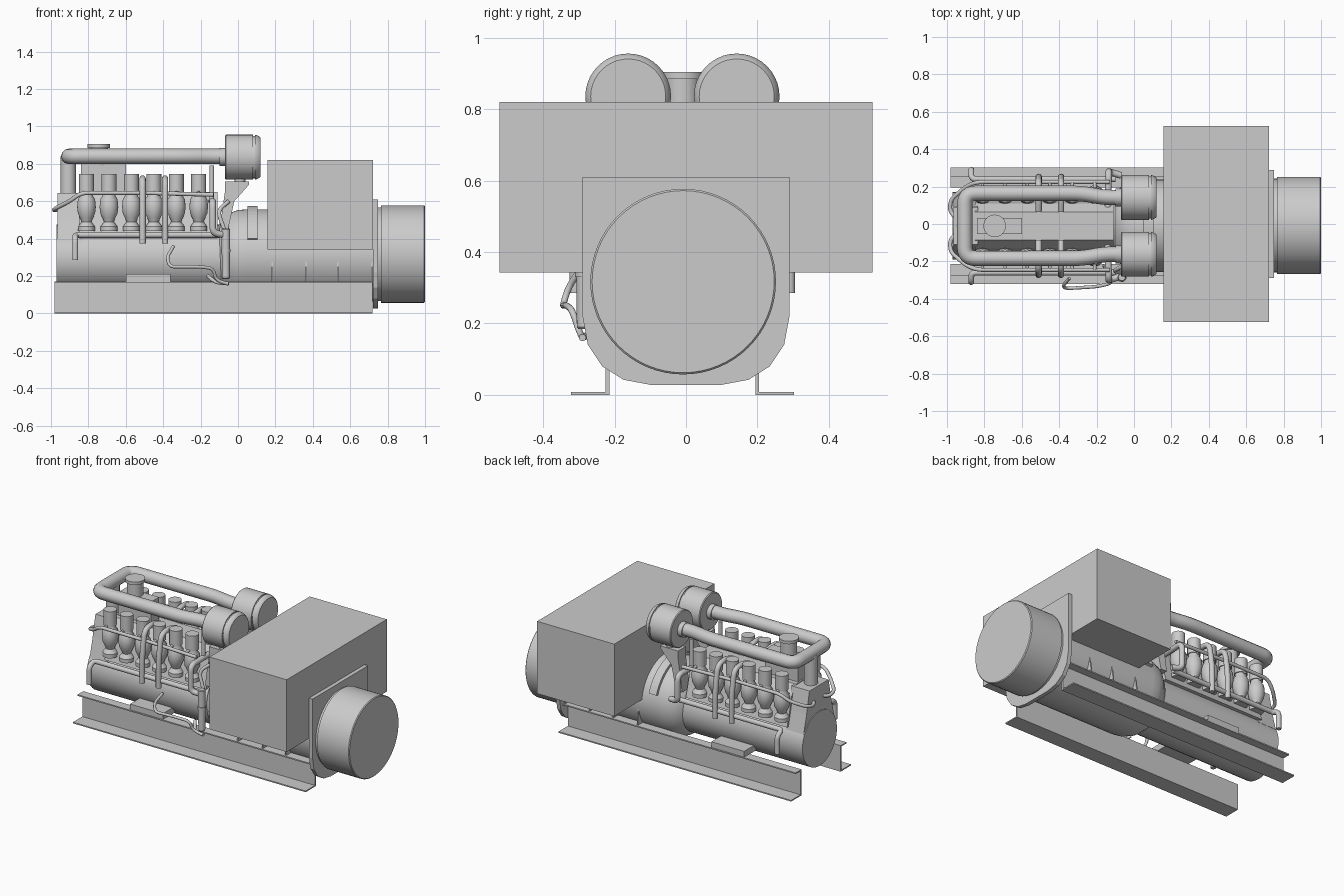
import bpy, bmesh, math
from mathutils import Vector

if "Cube" in bpy.data.objects:
    bpy.data.objects.remove(bpy.data.objects["Cube"])

YC = -0.01          # centre plane of the machine
SIDES = (-1, 1)


def finish(name, bm, smooth=False):
    bmesh.ops.recalc_face_normals(bm, faces=bm.faces)
    me = bpy.data.meshes.new(name)
    bm.to_mesh(me)
    bm.free()
    ob = bpy.data.objects.new(name, me)
    bpy.context.collection.objects.link(ob)
    if smooth:
        bpy.ops.object.select_all(action='DESELECT')
        ob.select_set(True)
        bpy.context.view_layer.objects.active = ob
        bpy.ops.object.shade_smooth_by_angle(angle=math.radians(35))
    return ob


def extrude(name, pts, vec):
    """Extrude a closed outline of 3D points along a vector."""
    bm = bmesh.new()
    face = bm.faces.new([bm.verts.new(p) for p in pts])
    new = bmesh.ops.extrude_face_region(bm, geom=[face])['geom']
    bmesh.ops.translate(bm, vec=vec, verts=[v for v in new if isinstance(v, bmesh.types.BMVert)])
    return finish(name, bm)


def box(name, x0, x1, y0, y1, z0, z1):
    return extrude(name, [(x0, y0, z0), (x1, y0, z0), (x1, y1, z0), (x0, y1, z0)], (0, 0, z1 - z0))


def lathe(name, prof, a, b, axis='X', seg=40):
    """Spin (height, radius) pairs; a, b locate the axis: (y, z) for X, (x, y) for Z."""
    bm = bmesh.new()
    rings = []
    for h, r in prof:
        ring = []
        for i in range(seg):
            t = 2 * math.pi * i / seg
            u, v = a + r * math.cos(t), b + r * math.sin(t)
            ring.append(bm.verts.new((h, u, v) if axis == 'X' else (u, v, h)))
        rings.append(ring)
    for p, q in zip(rings, rings[1:]):
        for i in range(seg):
            j = (i + 1) % seg
            bm.faces.new((p[i], p[j], q[j], q[i]))
    bm.faces.new(rings[0])
    bm.faces.new(rings[-1])
    return finish(name, bm, True)


def tube(name, pts, r, fillet=0.05):
    """Round pipe through points with filleted corners."""
    pts = [Vector(p) for p in pts]
    path = [pts[0]]
    for p, c, n in zip(pts, pts[1:], pts[2:]):
        d = min(fillet, (p - c).length * 0.48, (n - c).length * 0.48)
        s, e = c + (p - c).normalized() * d, c + (n - c).normalized() * d
        for i in range(7):
            t = i / 6
            path.append(s * (1 - t) ** 2 + c * 2 * t * (1 - t) + e * t * t)
    path.append(pts[-1])
    cu = bpy.data.curves.new(name, 'CURVE')
    cu.dimensions = '3D'
    cu.bevel_depth = r
    cu.bevel_resolution = 4
    cu.use_fill_caps = True
    sp = cu.splines.new('POLY')
    sp.points.add(len(path) - 1)
    for q, p in zip(sp.points, path):
        q.co = (*p, 1)
    sp.use_smooth = True
    ob = bpy.data.objects.new(name, cu)
    bpy.context.collection.objects.link(ob)
    return ob


# Base rails: channels opening outward
for s in SIDES:
    prof = [(.205, 0), (.312, 0), (.312, .008), (.215, .008), (.215, .164), (.265, .164), (.265, .172), (.205, .172)]
    extrude('base_rail', [(-.98, YC + s * y, z) for y, z in prof], (1.70, 0, 0))

# Crankcase and V block
lathe('crankcase', [(-.97, .18), (-.06, .18)], YC, .295)
half = [(.17, .40), (.15, .47), (.12, .59), (.075, .65)]
outline = half + [(-y, z) for y, z in reversed(half)]
extrude('engine_block', [(-.85, YC + y, z) for y, z in outline], (.74, 0, 0))
end = [(.16, .38), (.13, .50), (.10, .645)]
extrude('block_end', [(-.965, YC + y, z) for y, z in end + [(-y, z) for y, z in reversed(end)]], (.13, 0, 0))

# Oil filler box with round cap
box('filler_box', -.84, -.60, YC - .043, YC + .043, .64, .80)
lathe('filler_cap', [(.79, .05), (.885, .05), (.885, .06), (.905, .06)], -.745, YC, 'Z', 32)

# Cylinder units on both banks
for s in SIDES:
    y = YC + s * .167
    for i in range(6):
        x = -.81 + i * .12
        lathe('cylinder_head', [(.645, .04), (.745, .04)], x, y, 'Z', 24)
        lathe('cylinder_bulb', [(.44, .045), (.465, .045), (.49, .026), (.51, .034), (.535, .046),
                                (.57, .05), (.61, .046), (.63, .034), (.655, .034)], x, y, 'Z', 24)

# Air ducts joined at the rear, with a central down pipe
a = .174
tube('air_duct', [(-.07, YC + .152, .84), (-.16, YC + .152, .84), (-.28, YC + a, .84), (-.905, YC + a, .84),
                  (-.905, YC - a, .84), (-.28, YC - a, .84), (-.16, YC - .152, .84), (-.07, YC - .152, .84)], .041, .06)
lathe('down_pipe', [(.60, .041), (.84, .041)], -.907, YC, 'Z', 28)

for s in SIDES:
    # Air filters with their supports
    y = YC + s * .152
    lathe('air_filter', [(-.10, .048), (-.07, .048), (-.07, .115), (-.065, .12), (.08, .12), (.08, .113), (.09, .113),
                         (.09, .12), (.10, .118), (.115, .11), (.12, .105)], y, .836)
    lathe('filter_neck', [(.68, .03), (.73, .03)], .01, y, 'Z', 20)
    extrude('filter_support', [(-.10, y - .04, .44), (-.055, y - .04, .44), (-.02, y - .04, .60), (.06, y - .04, .69),
                               (.06, y - .04, .705), (-.07, y - .04, .705), (-.07, y - .04, .65)], (0, .08, 0))

    def P(*pts):
        return [(x, YC + s * d, z) for x, d, z in pts]

    # Coolant pipe with a down-turned elbow
    tube('coolant_pipe', P((-.10, .25, .42), (-.87, .25, .42), (-.87, .30, .40), (-.87, .30, .285)), .016, .04)
    # Paired riser pipes
    for x in (-.51, -.39):
        tube('riser_pipe', P((x, .08, .70), (x, .15, .725), (x, .235, .715), (x, .262, .55), (x, .262, .375)), .017, .06)
    # Fuel line curling round the rear
    tube('fuel_line', P((-.13, .235, .635), (-.5, .235, .645), (-.84, .235, .645), (-.90, .21, .60),
                        (-.98, .14, .56), (-.985, .08, .55), (-.95, .04, .56)), .011, .06)
    for i in range(6):
        tube('fuel_branch', P((-.81 + i * .12, .235, .643), (-.81 + i * .12, .16, .65)), .009)
    # Crossover risers at the front of the engine
    tube('crossover_riser', P((-.07, .27, .42), (-.135, .29, .43), (-.135, .29, .60), (-.14, .10, .60)), .018, .04)
    tube('vent_riser', P((-.14, .15, .60), (-.14, .15, .79)), .013)
    # Engine feet
    box('engine_foot', -.60, -.36, *sorted((YC + s * .12, YC + s * .26)), .17, .21)
    # Support ribs along the generator
    for x in (.18, .36, .53, .71):
        extrude('side_rib', P((x, .19, .165), (x, .255, .165), (x, .255, .20), (x, .245, .275), (x, .20, .275)), (.008, 0, 0))

tube('crossover_pipe', [(-.14, YC - .12, .60), (-.14, YC + .12, .60)], .018)

# Oil filter tube and cables on the front side
lathe('filter_tube', [(.185, .017), (.19, .021), (.33, .022), (.33, .026), (.345, .026), (.345, .022),
                      (.45, .022), (.455, .018)], -.065, -.285, 'Z', 20)
tube('cable', [(-.345, -.29, .36), (-.38, -.33, .30), (-.365, -.345, .25), (-.20, -.335, .25), (-.13, -.32, .24),
               (-.12, -.30, .18), (-.06, -.29, .16)], .009, .05)
tube('drain_hose', [(-.16, -.22, .20), (-.12, -.28, .165), (-.05, -.29, .16)], .01, .04)
tube('side_hose', [(-.07, -.26, .44), (-.11, -.25, .55), (-.05, -.22, .60)], .011, .05)

# Generator body with bell housing
lathe('generator', [(-.11, .15), (-.09, .19), (-.05, .225), (0, .243), (.05, .247), (.725, .247)], YC, .31, seg=56)

# Raised band over the bell housing
arc = []
for r, order in ((.265, range(25)), (.24, reversed(range(25)))):
    for i in order:
        t = math.radians(20 + 140 * i / 24)
        arc.append((.05, YC + r * math.cos(t), .31 + r * math.sin(t)))
extrude('housing_band', arc, (.055, 0, 0))

# Control cabinet
box('control_cabinet', .158, .722, -.523, .523, .343, .82)

# End plate and rear drum
h = [(.29, .61), (.29, .22), (.275, .14), (.235, .08), (.175, .042), (.10, .028)]
extrude('end_plate', [(.722, y, z) for y, z in h + [(-y, z) for y, z in reversed(h)]], (.026, 0, 0))
lathe('rear_drum', [(.74, .25), (.765, .25), (.765, .26), (.995, .26), (1.0, .255)], -.008, .317, seg=64)
